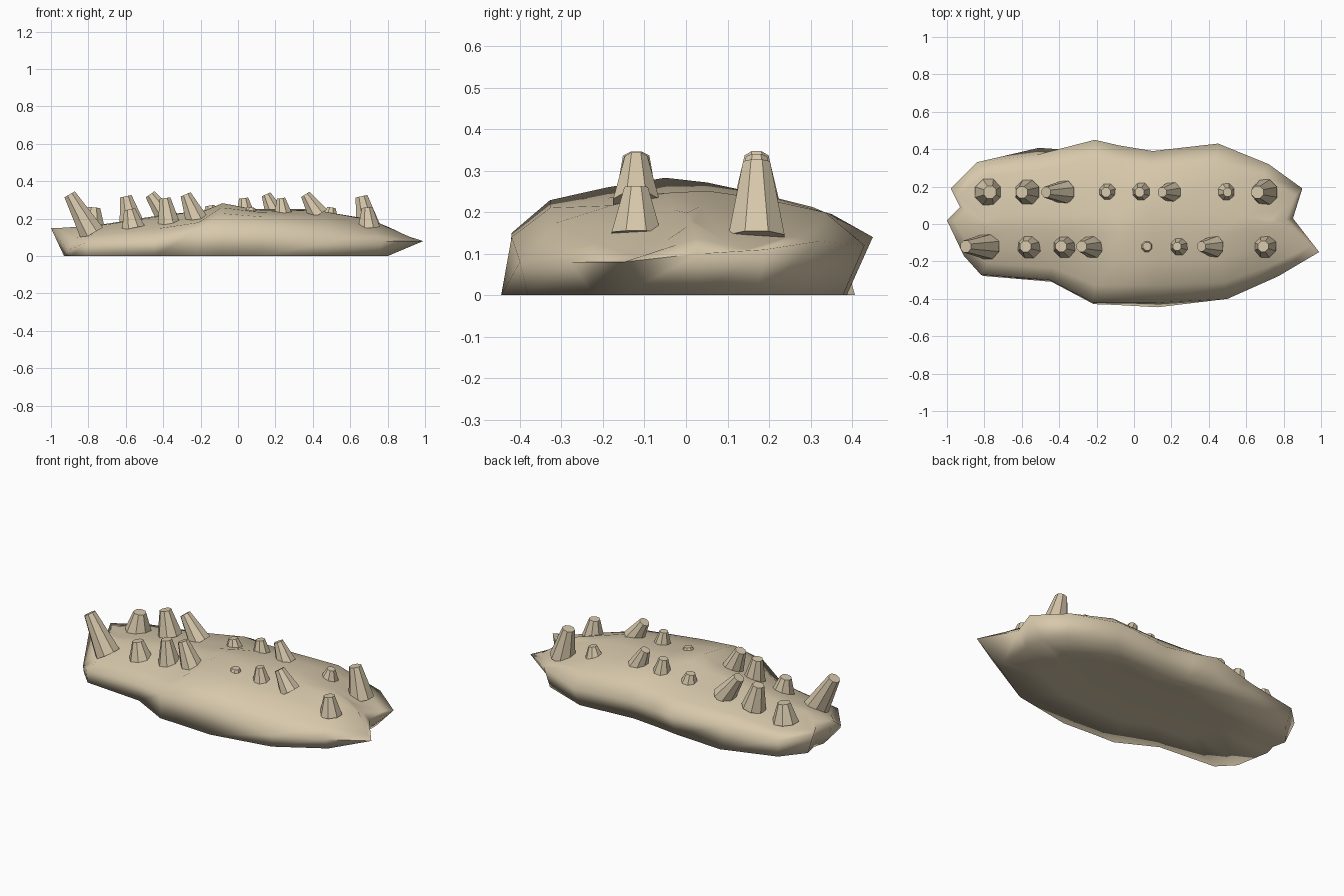
import bpy, bmesh, math
from mathutils import Vector

old = bpy.data.objects.get("Cube")
if old:
    bpy.data.objects.remove(old)

sand = bpy.data.materials.new("sand")
sand.use_nodes = True
sand.diffuse_color = (0.68, 0.58, 0.41, 1)
sand.node_tree.nodes["Principled BSDF"].inputs["Base Color"].default_value = sand.diffuse_color


def make_object(name, bm):
    bmesh.ops.recalc_face_normals(bm, faces=bm.faces)
    mesh = bpy.data.meshes.new(name)
    bm.to_mesh(mesh)
    bm.free()
    obj = bpy.data.objects.new(name, mesh)
    mesh.materials.append(sand)
    bpy.context.collection.objects.link(obj)
    return obj


def bridge(bm, lower, upper):
    """Join two closed loops of vertices with quads."""
    count = len(lower)
    for i in range(count):
        j = (i + 1) % count
        bm.faces.new((lower[i], lower[j], upper[j], upper[i]))


# Heights along the mound: middle ridge, and under the front and back spikes
RIDGE = [(-1, .15), (-.8, .16), (-.4, .23), (-.2, .25), (-.08, .295), (.1, .25),
         (.3, .265), (.5, .25), (.7, .2), (1, .08)]
FRONT = [(-1, .1), (-.8, .12), (-.57, .15), (-.2, .195), (-.09, .26), (.06, .23),
         (.25, .245), (.43, .22), (.7, .15), (1, .08)]
BACK = [(-1, .13), (-.78, .15), (-.37, .2), (-.14, .22), (.04, .24),
        (.2, .255), (.49, .22), (.7, .14), (1, .08)]


def along(profile, x):
    for (xa, za), (xb, zb) in zip(profile, profile[1:]):
        if x <= xb:
            return za + (zb - za) * (x - xa) / (xb - xa)
    return profile[-1][1]


def surface(x, y):
    """Height of the upper surface, blended from the ridge to either row."""
    blend = min(1, abs(y) / .16)
    side = along(BACK if y > 0 else FRONT, x)
    return along(RIDGE, x) * (1 - blend) + side * blend


# Ragged outline, counter-clockwise from the pointed end: x, y, z and how far
# the foot below it spreads
OUTLINE = [(.99, -.15, .08, 1), (.85, .03, .1, 1), (.9, .19, .11, .9),
           (.72, .32, .13, .88), (.45, .43, .12, .88), (.1, .39, .12, .9),
           (-.08, .42, .13, .88), (-.21, .45, .14, .86), (-.52, .37, .13, 1.1),
           (-.84, .33, .11, .92), (-.98, .19, .13, .9), (-.93, .09, .13, 1),
           (-1, .02, .15, 1), (-.91, -.17, .03, 1.1), (-.82, -.27, .07, 1.03),
           (-.45, -.3, .09, 1.03), (-.22, -.42, .14, 1.02), (-.1, -.42, .15, 1.03),
           (.13, -.42, .14, 1.06), (.5, -.4, .08, .95), (.77, -.28, .08, .8)]


def rise_ring(bm, spread, rise):
    """Loop drawn in towards the ridge and lifted towards the upper surface."""
    ring = []
    for x, y, z, _ in OUTLINE:
        px, py = x * (.8 + .2 * spread), y * spread
        ring.append(bm.verts.new((px, py, z + (surface(px, py) - z) * rise)))
    return ring


# Mound: underside, foot, widest outline, shoulder and crown
bm = bmesh.new()
underside = [bm.verts.new((x * .6, y * .55, .01)) for x, y, z, _ in OUTLINE]
foot = [bm.verts.new((max(-.93, min(.8, x * .98)), y * flare, 0))
        for x, y, z, flare in OUTLINE]
rings = [underside, foot, rise_ring(bm, 1, 0), rise_ring(bm, .78, .74),
         rise_ring(bm, .45, 1), rise_ring(bm, .12, 1)]
for lower, upper in zip(rings, rings[1:]):
    bridge(bm, lower, upper)
caps = [bm.faces.new(underside[::-1]), bm.faces.new(rings[-1])]
bmesh.ops.triangulate(bm, faces=caps)
mound = make_object("mound", bm)
bpy.ops.object.select_all(action="DESELECT")
mound.select_set(True)
bpy.context.view_layer.objects.active = mound
bpy.ops.object.shade_smooth_by_angle(angle=math.radians(100))


def spike(name, y, base_x, base_z, tip_x, tip_z, radius):
    """Flat-faced, blunt eight-sided spike leaning along the mound."""
    bm = bmesh.new()
    base, tip = Vector((base_x, y, base_z)), Vector((tip_x, y, tip_z))
    turn = (tip - base).to_track_quat("Z", "Y")
    loops = []
    for centre, size in ((base, radius), (tip, radius * .48)):
        loop = []
        for i in range(8):
            a = math.tau * (i + .5) / 8
            loop.append(bm.verts.new(centre + turn @ Vector((math.cos(a), math.sin(a), 0)) * size))
        loops.append(loop)
    bridge(bm, *loops)
    bm.faces.new(loops[0][::-1])
    bm.faces.new(loops[1])
    make_object(name, bm)


# Two rows of spikes: base x, base z, tip x, tip z, base radius
FRONT_ROW = [(-.78, .12, -.9, .33, .072), (-.56, .15, -.58, .25, .067),
             (-.37, .17, -.39, .31, .065), (-.22, .19, -.28, .33, .065),
             (.065, .21, .07, .26, .048), (.24, .23, .23, .31, .05),
             (.43, .22, .36, .33, .06), (.7, .15, .69, .26, .064)]
BACK_ROW = [(-.78, .15, -.77, .26, .075), (-.57, .18, -.6, .32, .07),
            (-.37, .19, -.47, .33, .065), (-.14, .2, -.15, .27, .055),
            (.04, .22, .03, .31, .055), (.2, .22, .15, .33, .057),
            (.49, .2, .5, .26, .05), (.7, .14, .66, .32, .073)]
for side, y, row in (("front", -.12, FRONT_ROW), ("back", .17, BACK_ROW)):
    for number, values in enumerate(row, 1):
        spike(f"{side}_spike_{number}", y, *values)
